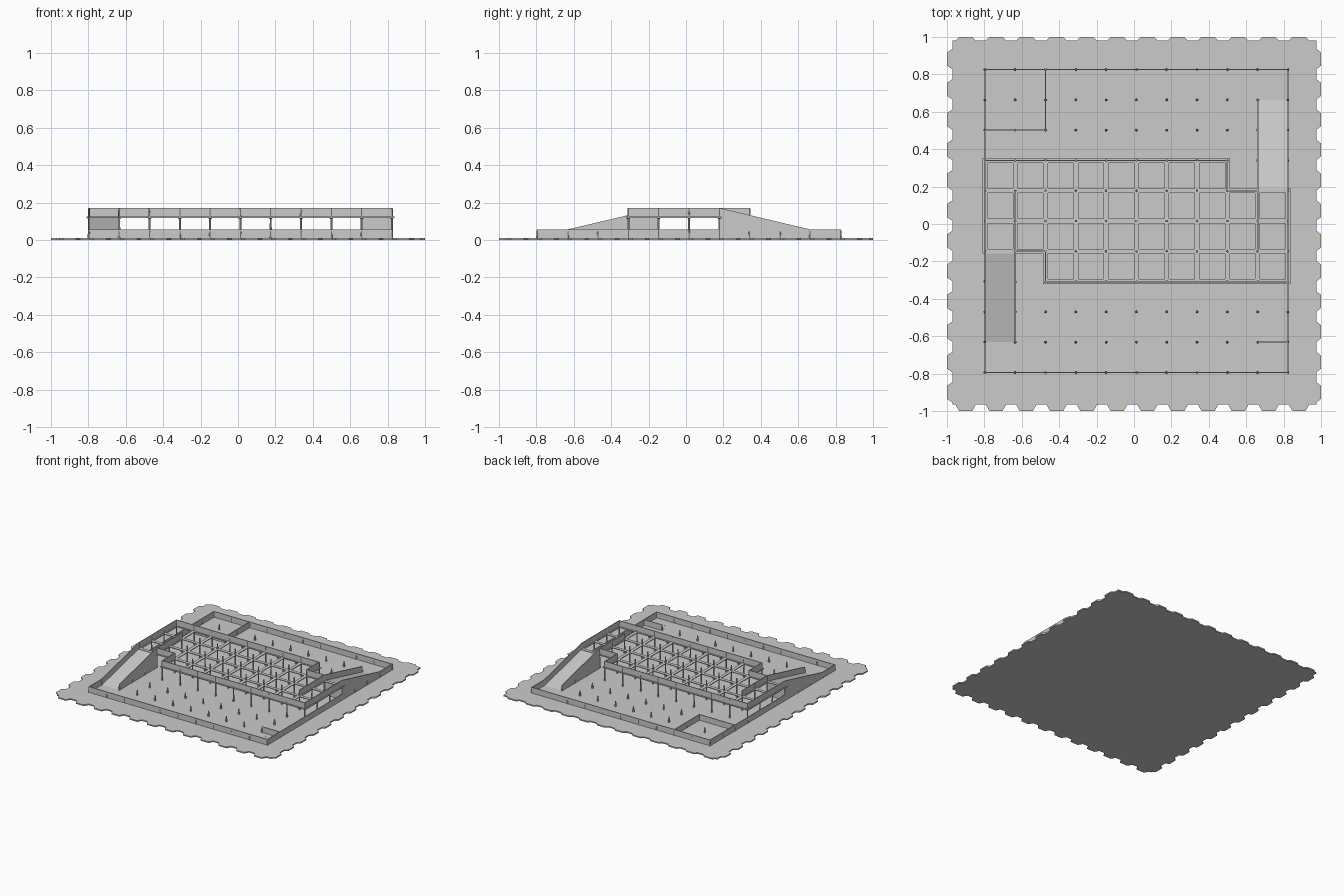
import bpy, bmesh
from mathutils import Vector, Matrix

if "Cube" in bpy.data.objects:
    bpy.data.objects.remove(bpy.data.objects["Cube"])

GREY = (0.6, 0.6, 0.6, 1)
mat = bpy.data.materials.new("plain grey")
mat.use_nodes = True
mat.diffuse_color = GREY
mat.node_tree.nodes["Principled BSDF"].inputs["Base Color"].default_value = GREY

STEP, CX, CY = 0.162, 0.013, 0.016        # post grid, 11 x 11 nodes
FLOOR, LOW, DECK, HIGH = 0.01, 0.057, 0.125, 0.172
WALL, BEAM = 0.007, 0.026


def gx(i):
    return CX + (i - 5) * STEP


def gy(j):
    return CY + (j - 5) * STEP


def finish(name, bm):
    bmesh.ops.recalc_face_normals(bm, faces=bm.faces)
    mesh = bpy.data.meshes.new(name)
    bm.to_mesh(mesh)
    bm.free()
    mesh.materials.append(mat)
    ob = bpy.data.objects.new(name, mesh)
    bpy.context.collection.objects.link(ob)
    return ob


def bar(bm, a, b, z0, z1, width):
    """Straight upright bar between two grid nodes."""
    x0, x1 = sorted((gx(a[0]), gx(b[0])))
    y0, y1 = sorted((gy(a[1]), gy(b[1])))
    size = (x1 - x0 + width, y1 - y0 + width, z1 - z0)
    place = Matrix.Translation(((x0 + x1) / 2, (y0 + y1) / 2, (z0 + z1) / 2))
    bmesh.ops.create_cube(bm, size=1, matrix=place @ Matrix.Diagonal((*size, 1)))


def post(bm, i, j, z0, z1, r0, r1):
    place = Matrix.Translation((gx(i), gy(j), (z0 + z1) / 2))
    bmesh.ops.create_cone(bm, cap_ends=True, segments=8, radius1=r0, radius2=r1,
                          depth=z1 - z0, matrix=place)


def prism(bm, points, shift):
    """Extrude a closed outline along a vector."""
    face = bm.faces.new([bm.verts.new(p) for p in points])
    moved = bmesh.ops.extrude_face_region(bm, geom=[face])["geom"]
    bmesh.ops.translate(bm, vec=shift,
                        verts=[v for v in moved if isinstance(v, bmesh.types.BMVert)])


# Foam floor with interlocking tabs along every edge
bm = bmesh.new()
lo_x, hi_x, lo_y, hi_y = -0.97, 0.975, -0.965, 0.98
prism(bm, [(lo_x, lo_y, 0), (hi_x, lo_y, 0), (hi_x, hi_y, 0), (lo_x, hi_y, 0)],
      Vector((0, 0, FLOOR)))
for k in range(12):
    c = -0.9 + k * STEP
    for edge, tip, flip in ((lo_x, -1, False), (hi_x, 1, False),
                            (lo_y, -1, True), (hi_y, 1, True)):
        shape = [(edge, c - 0.055), (tip, c - 0.035), (tip, c + 0.035), (edge, c + 0.055)]
        prism(bm, [(v, u, 0) if flip else (u, v, 0) for u, v in shape],
              Vector((0, 0, FLOOR)))
finish("foam_floor", bm)

# Low walls: outer border, corner box and start divider
bm = bmesh.new()
for a, b in (((0, 0), (10, 0)), ((10, 0), (10, 10)), ((10, 10), (0, 10)),
             ((0, 10), (0, 0)), ((0, 8), (2, 8)), ((2, 8), (2, 10)), ((9, 1), (10, 1))):
    bar(bm, a, b, FLOOR, LOW, WALL)
finish("low_walls", bm)

# Raised deck lattice; each line is given by its node range
rows = {3: (2, 10), 4: (0, 10), 5: (0, 10), 6: (0, 10), 7: (0, 8)}
bm = bmesh.new()
for j, (i0, i1) in rows.items():
    bar(bm, (i0, j), (i1, j), DECK - 0.006, DECK, BEAM)
for i in range(11):
    js = [j for j, (i0, i1) in rows.items() if i0 <= i <= i1]
    bar(bm, (i, js[0]), (i, js[-1]), DECK - 0.006, DECK, BEAM)
finish("deck_lattice", bm)

# High walls around the deck, repeated by a half turn
bm = bmesh.new()
for a, b in (((0, 7), (8, 7)), ((8, 7), (8, 6)), ((8, 6), (9, 6)),
             ((0, 4), (0, 7)), ((1, 4), (1, 6))):
    bar(bm, a, b, DECK, HIGH, WALL)
    bar(bm, (10 - a[0], 10 - a[1]), (10 - b[0], 10 - b[1]), DECK, HIGH, WALL)
finish("deck_walls", bm)

# Pegs on the floor and deck, pillars under the deck
pegs, pillars = bmesh.new(), bmesh.new()
for i in range(11):
    for j in range(11):
        if j in rows and rows[j][0] <= i <= rows[j][1]:
            post(pillars, i, j, FLOOR, DECK - 0.012, 0.006, 0.005)
            post(pillars, i, j, DECK - 0.012, DECK - 0.005, 0.005, 0.013)
            post(pegs, i, j, DECK, HIGH - 0.003, 0.006, 0.005)
        else:
            post(pegs, i, j, FLOOR, LOW - 0.015, 0.007, 0.006)
            post(pegs, i, j, LOW - 0.015, LOW - 0.002, 0.006, 0.003)
finish("pegs", pegs)
finish("pillars", pillars)

# Two ramps with sloping side walls, the second a half turn of the first
for name, s in (("front_ramp", 1), ("back_ramp", -1)):
    def at(i, j, z):
        return (CX + s * (i - 5) * STEP, CY + s * (j - 5) * STEP, z)
    bm = bmesh.new()
    across = Vector((s * STEP, 0, 0))
    prism(bm, [at(0, 1, FLOOR), at(0, 4, DECK), at(0, 4, DECK - 0.006),
               at(0, 1.1, FLOOR)], across)
    prism(bm, [at(0, 4, FLOOR), at(0, 4, DECK), at(0, 3.97, DECK), at(0, 3.97, FLOOR)],
          across)
    for i in (0, 1):
        side = [Vector(at(i, j, z)) - Vector((WALL / 2, 0, 0)) for j, z in
                ((1, FLOOR), (1, LOW), (4, HIGH), (4, FLOOR))]
        prism(bm, side, Vector((WALL, 0, 0)))
    finish(name, bm)

# Thin start arrow on the floor, pointing to the right-hand side of the field
bm = bmesh.new()
half = [(-0.055, 0), (-0.015, 0.037), (-0.015, 0.019), (0.055, 0.019)]
outline = half + [(x, -y) for x, y in reversed(half[1:])]
prism(bm, [(0.742 + x, -0.708 + y, FLOOR) for x, y in outline], Vector((0, 0, 0.002)))
finish("start_arrow", bm)
